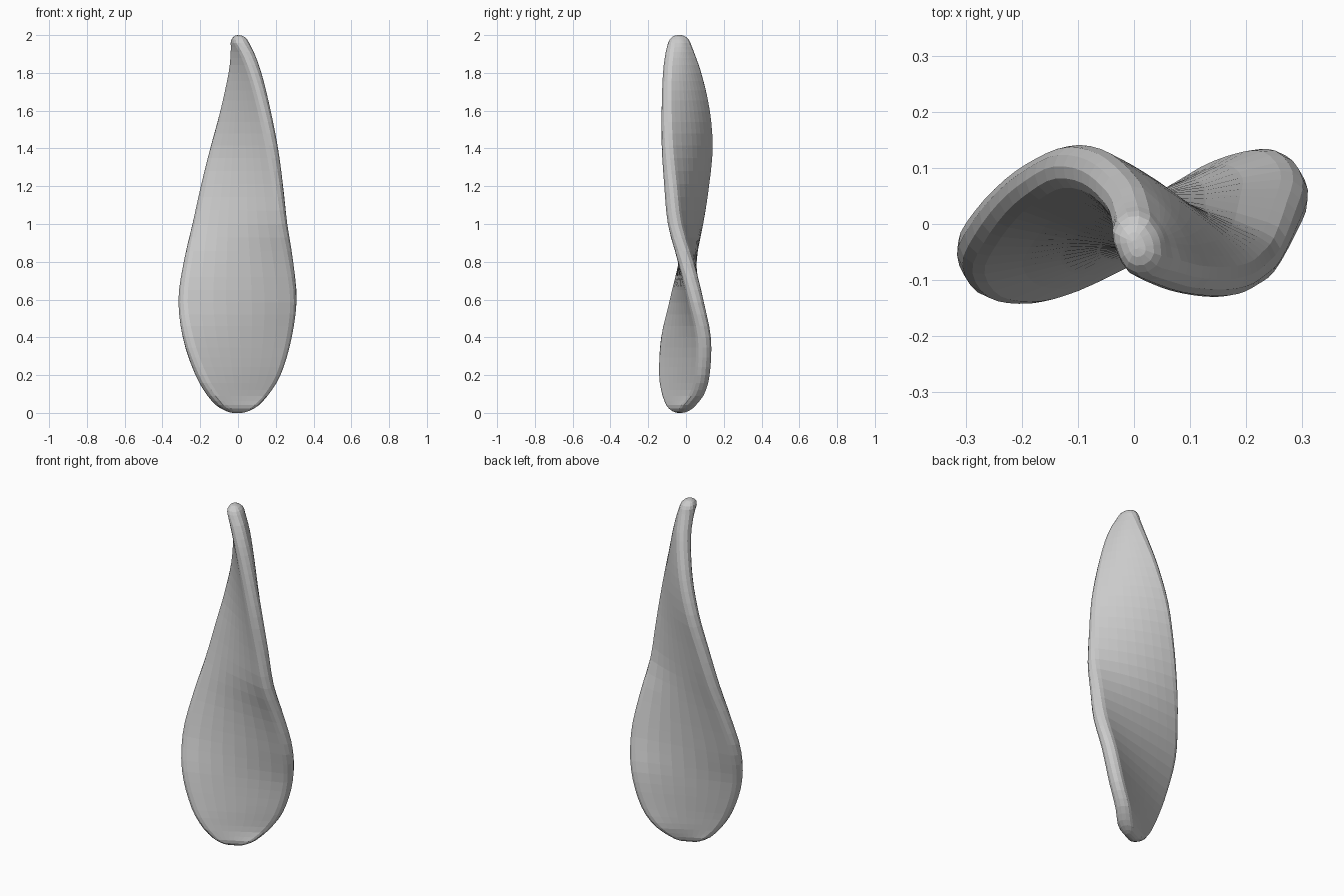
import bpy, bmesh, math
from mathutils import Vector

if "Cube" in bpy.data.objects:
    bpy.data.objects.remove(bpy.data.objects["Cube"])

# Height, then left and right rim centres (x, y) of the twisted blade
STATIONS = [
    (0.00, -0.025, -0.04, 0.015, -0.025),
    (0.01, -0.036, -0.046, 0.03, -0.013),
    (0.04, -0.074, -0.062, 0.068, 0.010),
    (0.10, -0.126, -0.085, 0.122, 0.055),
    (0.20, -0.183, -0.10, 0.183, 0.083),
    (0.40, -0.251, -0.09, 0.243, 0.09),
    (0.60, -0.274, -0.044, 0.269, 0.05),
    (0.80, -0.245, 0.005, 0.25, 0.0),
    (1.00, -0.20, 0.05, 0.22, -0.055),
    (1.20, -0.155, 0.08, 0.197, -0.073),
    (1.40, -0.105, 0.099, 0.17, -0.086),
    (1.60, -0.052, 0.085, 0.132, -0.088),
    (1.80, -0.008, 0.039, 0.082, -0.08),
    (1.90, 0.003, 0.004, 0.046, -0.067),
    (1.96, 0.003, -0.018, 0.017, -0.053),
    (2.00, 0.0, -0.032, 0.004, -0.042),
]
RIM = 0.042
RINGS = 44
ARC = 6
SIDE = 8


def param(z):
    return math.acos(max(-1.0, min(1.0, 1 - z)))


KEYS = [(param(s[0]), Vector((s[1], s[2], s[3], s[4]))) for s in STATIONS]


def tangent(i):
    a, b = max(i - 1, 0), min(i + 1, len(KEYS) - 1)
    return (KEYS[b][1] - KEYS[a][1]) / (KEYS[b][0] - KEYS[a][0])


def rim_centres(t):
    """Smooth Hermite interpolation of the two rim centres."""
    i = 0
    while i < len(KEYS) - 2 and t > KEYS[i + 1][0]:
        i += 1
    h = KEYS[i + 1][0] - KEYS[i][0]
    u = (t - KEYS[i][0]) / h
    p = (KEYS[i][1] * (2 * u**3 - 3 * u**2 + 1)
         + tangent(i) * h * (u**3 - 2 * u**2 + u)
         + KEYS[i + 1][1] * (3 * u**2 - 2 * u**3)
         + tangent(i + 1) * h * (u**3 - u**2))
    return Vector((p[0], p[1])), Vector((p[2], p[3]))


def section(t):
    """Rounded strip, hollow low down and fuller at the back higher up."""
    z = 1 - math.cos(t)
    left, right = rim_centres(t)
    d = min(z, 2 - z, RIM) / RIM
    r = max(RIM * math.sqrt(max(0.0, 1 - (1 - d) ** 2)), 0.003)
    mid, half = (left + right) / 2, (right - left).length / 2
    along = (right - left).normalized()
    across = Vector((-along.y, along.x))
    fade = min(1.0, half / 0.15)
    w = max(0.0, min(1.0, (z - 0.35) / 0.75))
    w = w * w * (3 - 2 * w)
    back, front = -0.08 + 0.56 * w, 0.0 + 0.1 * w
    pts = []
    for sign, bulge in ((1, back * fade), (-1, front * fade)):
        for k in range(ARC + 1):
            a = -math.pi / 2 + math.pi * k / ARC
            pts.append((sign * (half + r * math.cos(a)), sign * r * math.sin(a)))
        for k in range(1, SIDE):
            s = 1 - 2 * k / SIDE
            pts.append((sign * half * s, sign * r * (1 + bulge * (1 - s * s))))
    return [(*(mid + along * u + across * v), z) for u, v in pts]


# Twisted blade: skin the cross-sections and close both ends
bm = bmesh.new()
rings = [[bm.verts.new(p) for p in section(math.pi * i / RINGS)]
         for i in range(RINGS + 1)]
n = len(rings[0])
for lower, upper in zip(rings, rings[1:]):
    for k in range(n):
        m = (k + 1) % n
        bm.faces.new((lower[k], lower[m], upper[m], upper[k]))
bm.faces.new(rings[0][::-1])
bm.faces.new(rings[-1])
bmesh.ops.recalc_face_normals(bm, faces=bm.faces[:])

mesh = bpy.data.meshes.new("twisted_blade")
bm.to_mesh(mesh)
bm.free()
blade = bpy.data.objects.new("twisted_blade", mesh)
bpy.context.collection.objects.link(blade)
